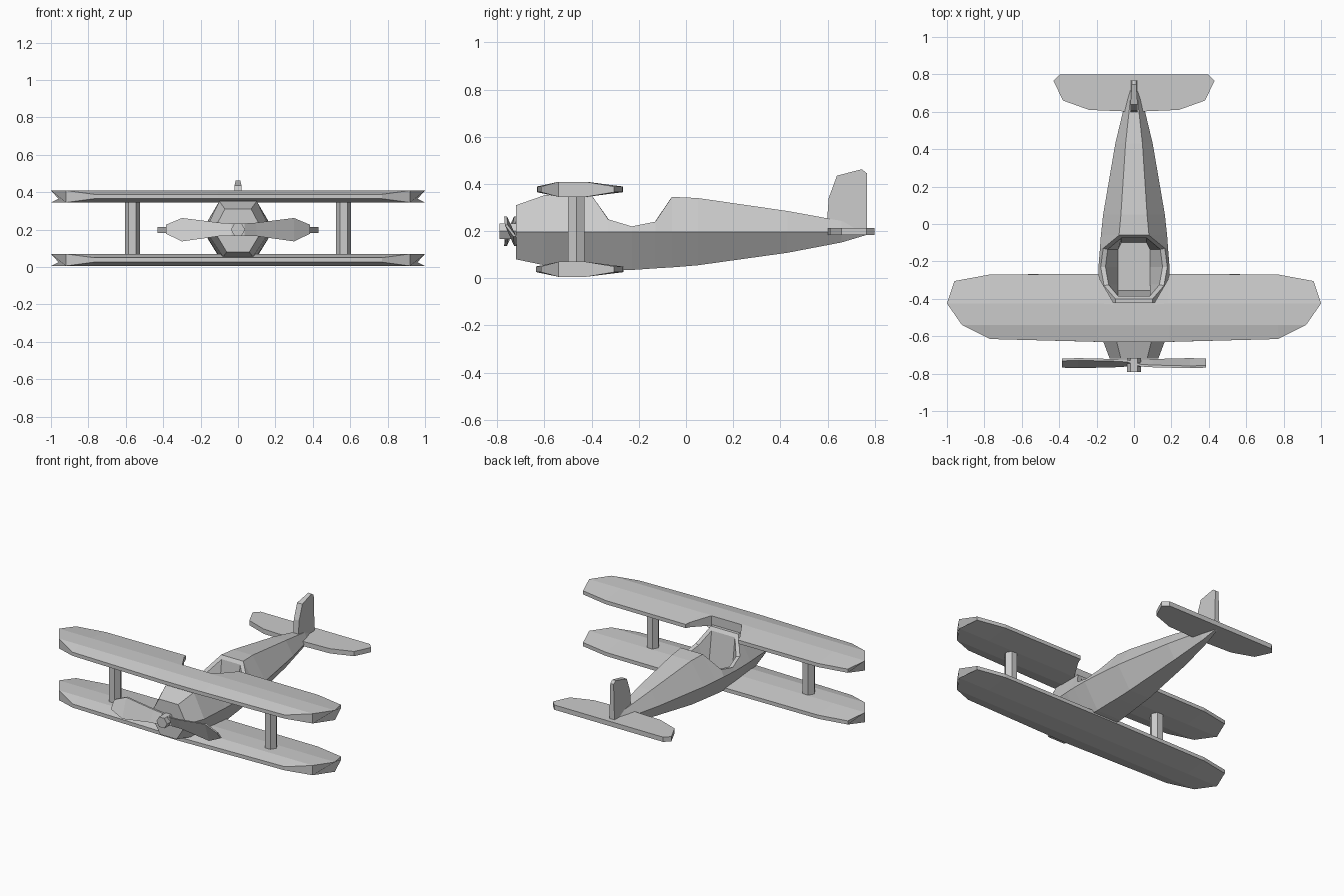
import bpy, bmesh, math
from mathutils import Vector

if "Cube" in bpy.data.objects:
    bpy.data.objects.remove(bpy.data.objects["Cube"], do_unlink=True)

grey = bpy.data.materials.new("plain_grey")
grey.use_nodes = True
GREY = (0.6, 0.6, 0.6, 1)
grey.diffuse_color = GREY
grey.node_tree.nodes["Principled BSDF"].inputs["Base Color"].default_value = GREY


def finish(name, bm):
    """Clean the mesh and add it to the scene."""
    bmesh.ops.remove_doubles(bm, verts=bm.verts, dist=0.0005)
    bmesh.ops.recalc_face_normals(bm, faces=bm.faces)
    mesh = bpy.data.meshes.new(name)
    bm.to_mesh(mesh)
    bm.free()
    mesh.materials.append(grey)
    obj = bpy.data.objects.new(name, mesh)
    bpy.context.collection.objects.link(obj)
    return obj


def loft(rings):
    """Skin closed rings of equal length and cap the ends."""
    bm = bmesh.new()
    grid = [[bm.verts.new(p) for p in ring] for ring in rings]
    n = len(rings[0])
    strips = []
    for a, b in zip(grid, grid[1:]):
        strips.append([bm.faces.new((a[i], a[(i + 1) % n], b[(i + 1) % n], b[i]))
                       for i in range(n)])
    bm.faces.new(grid[0])
    bm.faces.new(grid[-1])
    return bm, strips


def hexagon(radius):
    return [(radius * math.cos(k * math.pi / 3), radius * math.sin(k * math.pi / 3))
            for k in range(6)]


# Fuselage: y, middle half width, top half width, top z, bottom half width, bottom z
sections = [
    (-0.72, 0.13, 0.07, 0.31, 0.06, 0.08),
    (-0.60, 0.175, 0.1, 0.352, 0.08, 0.055),
    (-0.40, 0.188, 0.1, 0.352, 0.09, 0.04),
    (-0.33, 0.19, 0.16, 0.25, 0.09, 0.037),
    (-0.23, 0.19, 0.178, 0.22, 0.09, 0.035),
    (-0.13, 0.182, 0.165, 0.24, 0.085, 0.042),
    (-0.06, 0.177, 0.08, 0.345, 0.08, 0.046),
    (0.05, 0.165, 0.07, 0.34, 0.075, 0.055),
    (0.43, 0.10, 0.045, 0.285, 0.045, 0.108),
    (0.66, 0.045, 0.02, 0.243, 0.02, 0.152),
    (0.77, 0.01, 0.008, 0.205, 0.006, 0.185),
]
MID = 0.197
bm, strips = loft([[(-m, y, MID), (-t, y, tz), (t, y, tz), (m, y, MID), (b, y, bz), (-b, y, bz)]
                   for y, m, t, tz, b, bz in sections])
bmesh.ops.recalc_face_normals(bm, faces=bm.faces)

# Cockpit: a rim inset in the scooped top, then a sunken floor
pit = [strip[1] for strip in strips[2:6]]
bmesh.ops.inset_region(bm, faces=pit, thickness=0.025, use_even_offset=True, use_boundary=True)
result = bmesh.ops.extrude_face_region(bm, geom=pit)
bmesh.ops.delete(bm, geom=pit, context='FACES')
for v in result["geom"]:
    if isinstance(v, bmesh.types.BMVert):
        v.co = Vector((max(-0.085, min(0.085, v.co.x)), max(-0.355, min(-0.1, v.co.y)), 0.1))
finish("fuselage", bm)

# Wings: x, four chord positions, then the half thickness at each position
THIN, THICK = 0.012, 0.032
PLAIN = (THIN, THICK, THICK, THIN)
tip = [
    (0.77, (-0.615, -0.54, -0.425, -0.27), PLAIN),
    (0.92, (-0.54, -0.54, -0.425, -0.285), (THICK, THICK, THICK, THIN)),
    (1.0, (-0.425, -0.425, -0.425, -0.425), (THICK, THICK, THICK, THICK)),
]
# The outer corner of the trailing edge
tip = [tip[0], (None, None, None)]


def wing_ring(points, z):
    upper = [(x, y, z + h) for x, y, h in points]
    lower = [(x, y, z - h) for x, y, h in reversed(points)]
    return upper + lower


def straight(x, lead, trail, rear=-0.425, end=THIN):
    return [(x, lead, THIN), (x, -0.54, THICK), (x, rear, THICK), (x, trail, end)]


TIP = [(0.92, -0.54, THICK), (0.92, -0.54, THICK), (1.0, -0.425, THICK), (0.96, -0.305, THIN)]


def wing(name, z, inner):
    half = inner + [straight(0.77, -0.615, -0.27), TIP]
    mirrored = [[(-x, y, h) for x, y, h in row] for row in reversed(half)]
    bm, _ = loft([wing_ring(row, z) for row in mirrored + half])
    return finish(name, bm)


wing("lower_wing", 0.038, [straight(0.01, -0.635, -0.265)])
wing("upper_wing", 0.377, [
    straight(0.11, -0.632, -0.42, -0.43, THICK),
    straight(0.18, -0.63, -0.30, -0.425, 0.016),
    straight(0.19, -0.63, -0.267),
])

# Wing struts
for side, label in ((1, "left"), (-1, "right")):
    bm, _ = loft([[(side * 0.565 + x, -0.465 + y, z) for x, y in hexagon(0.04)]
                  for z in (0.06, 0.355)])
    finish(label + "_wing_strut", bm)

# Propeller: x, lower z, upper z and forward lean of the upper edge
blade = [(0.035, -0.033, 0.033, 0.012), (0.1, -0.035, 0.037, 0.016),
         (0.3, -0.063, 0.062, 0.021), (0.385, -0.022, 0.026, 0.018)]
stations = [(-x, low, high, -lean) for x, low, high, lean in reversed(blade)] + blade
bm, _ = loft([[(x, -0.744 - lean - 0.006, 0.2 + high), (x, -0.744 - lean + 0.006, 0.2 + high),
               (x, -0.744 + lean + 0.006, 0.2 + low), (x, -0.744 + lean - 0.006, 0.2 + low)]
              for x, low, high, lean in stations])
finish("propeller", bm)
bm, _ = loft([[(x, y, 0.2 + z) for x, z in hexagon(0.038)] for y in (-0.79, -0.70)])
finish("propeller_hub", bm)

# Tailplane
edge = [(0.0, 0.6), (0.24, 0.61), (0.38, 0.66), (0.43, 0.765), (0.395, 0.8)]
outline = edge + [(-x, y) for x, y in reversed(edge[1:])]
bm, _ = loft([[(x, y, z) for x, y in outline] for z in (0.183, 0.214)])
finish("tailplane", bm)

# Fin, narrower along its top edge
fin = [(0.595, 0.2), (0.605, 0.34), (0.64, 0.435), (0.745, 0.462), (0.767, 0.445), (0.767, 0.19)]
bm, _ = loft([[(side * (0.012 if z > 0.44 else 0.019), y, z) for y, z in fin]
              for side in (-1, 1)])
finish("tail_fin", bm)
